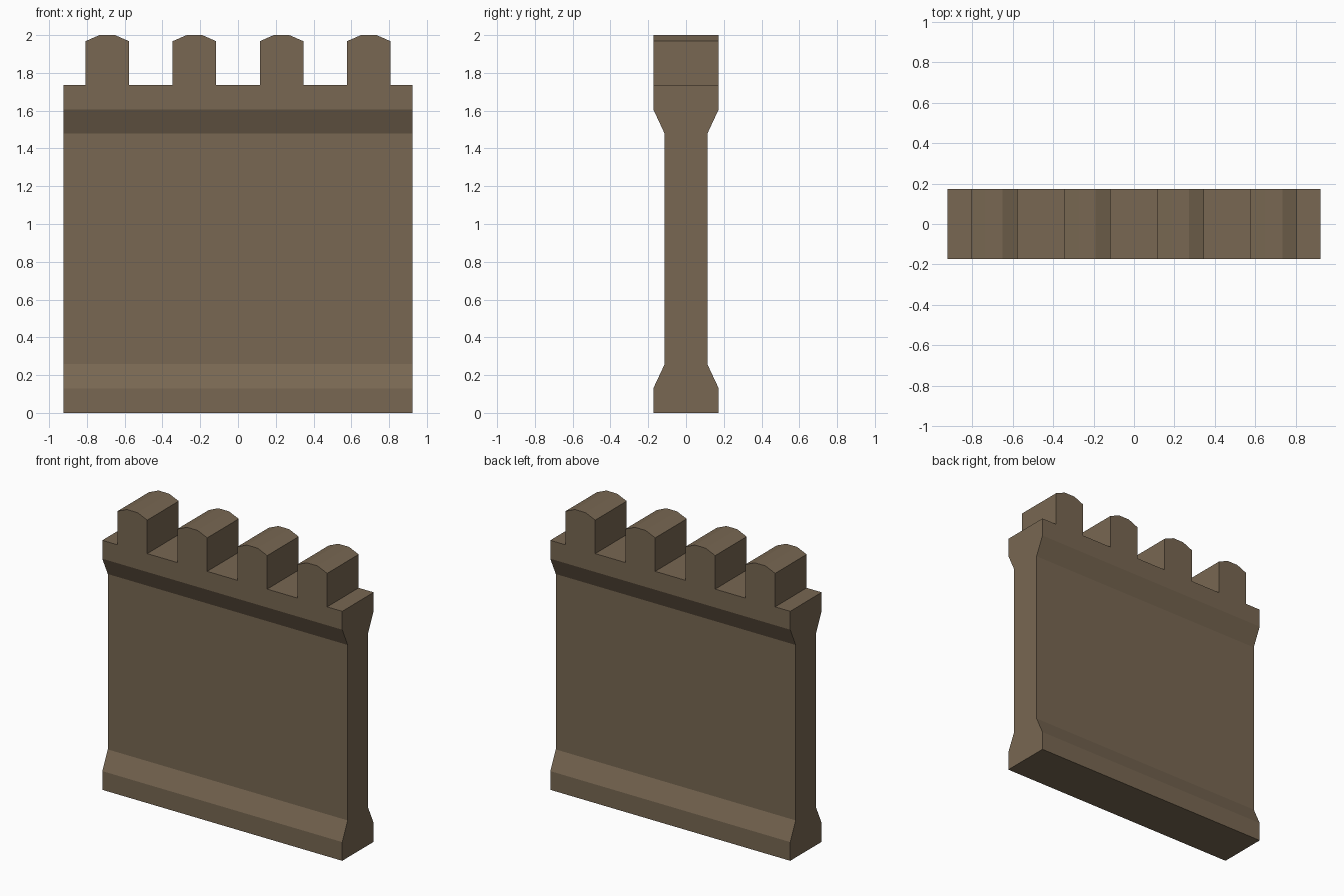
import bpy, bmesh
from mathutils import Vector

if "Cube" in bpy.data.objects:
    bpy.data.objects.remove(bpy.data.objects["Cube"])

stone = bpy.data.materials.new("brown stone")
stone.diffuse_color = (0.188, 0.136, 0.084, 1)
stone.use_nodes = True
stone.node_tree.nodes["Principled BSDF"].inputs["Base Color"].default_value = stone.diffuse_color


def prism(name, outline, offset):
    """Extrude a closed outline of 3D points along an offset."""
    bm = bmesh.new()
    face = bm.faces.new([bm.verts.new(p) for p in outline])
    res = bmesh.ops.extrude_face_region(bm, geom=[face], use_keep_orig=True)
    verts = [v for v in res["geom"] if isinstance(v, bmesh.types.BMVert)]
    bmesh.ops.translate(bm, verts=verts, vec=Vector(offset))
    bmesh.ops.recalc_face_normals(bm, faces=bm.faces)
    mesh = bpy.data.meshes.new(name)
    bm.to_mesh(mesh)
    bm.free()
    mesh.materials.append(stone)
    obj = bpy.data.objects.new(name, mesh)
    bpy.context.collection.objects.link(obj)
    return obj


HALF_LEN, HALF_DEPTH, HALF_THIN = 0.923, 0.173, 0.113
WALL_TOP = 1.735

# Wall: flared foot and flared parapet, mirrored front to back
side = [(HALF_DEPTH, 0), (HALF_DEPTH, 0.13), (HALF_THIN, 0.258),
        (HALF_THIN, 1.478), (HALF_DEPTH, 1.607), (HALF_DEPTH, WALL_TOP)]
profile = side + [(-y, z) for y, z in reversed(side)]
prism("wall", [(-HALF_LEN, y, z) for y, z in profile], (2 * HALF_LEN, 0, 0))

# Merlons: four evenly spaced blocks with chamfered tops
half = [(0.115, WALL_TOP), (0.115, 1.968), (0.041, 2.0)]
tooth = half + [(-x, z) for x, z in reversed(half)]
for i in range(4):
    cx = (i - 1.5) * HALF_LEN / 2
    prism(f"merlon_{i + 1}", [(cx + x, -HALF_DEPTH, z) for x, z in tooth],
          (0, 2 * HALF_DEPTH, 0))
